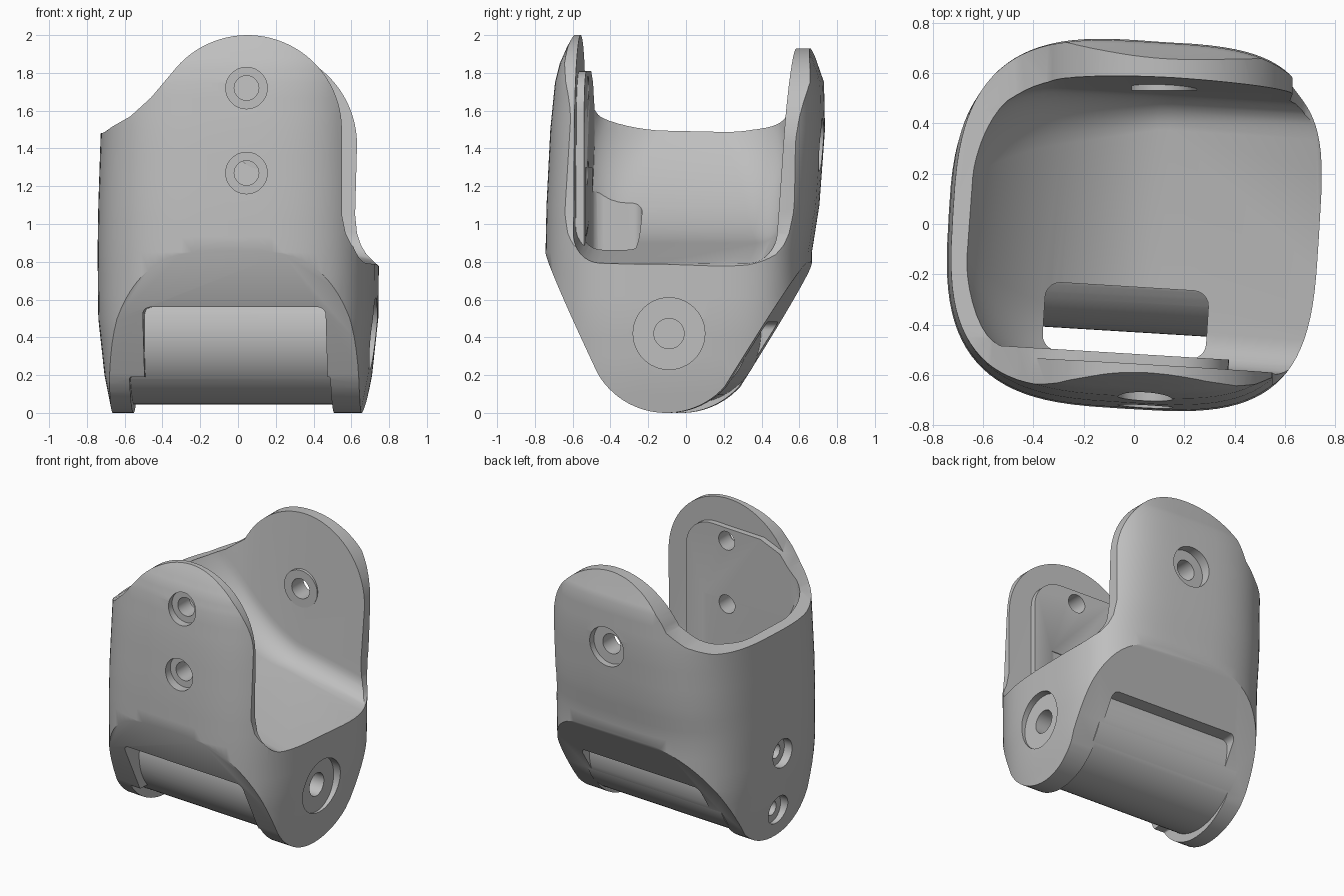
import bpy, bmesh, math
from mathutils import Matrix, Vector

if "Cube" in bpy.data.objects:
    bpy.data.objects.remove(bpy.data.objects["Cube"])

TWIST = Matrix.Rotation(math.radians(-3.5), 4, 'Z')

grey = bpy.data.materials.new("plain grey")
grey.diffuse_color = (0.52, 0.52, 0.52, 1)
grey.use_nodes = True
grey.node_tree.nodes["Principled BSDF"].inputs["Base Color"].default_value = grey.diffuse_color


def loft(name, rings, twist=True):
    """Closed solid through rings with equal point counts."""
    bm = bmesh.new()
    loops = [[bm.verts.new(p) for p in ring] for ring in rings]
    n = len(loops[0])
    for a, b in zip(loops, loops[1:]):
        for i in range(n):
            j = (i + 1) % n
            bm.faces.new((a[i], a[j], b[j], b[i]))
    bm.faces.new(loops[0])
    bm.faces.new(loops[-1])
    bmesh.ops.recalc_face_normals(bm, faces=bm.faces)
    if twist:
        bm.transform(TWIST)
    me = bpy.data.meshes.new(name)
    bm.to_mesh(me)
    bm.free()
    ob = bpy.data.objects.new(name, me)
    bpy.context.collection.objects.link(ob)
    me.materials.append(grey)
    return ob


def prism(name, pts, axis, a, b, twist=True):
    """Extrude a 2D profile along x, y or z."""
    place = {'x': lambda p, t: (t, p[0], p[1]),
             'y': lambda p, t: (p[0], t, p[1]),
             'z': lambda p, t: (p[0], p[1], t)}[axis]
    return loft(name, [[place(p, t) for p in pts] for t in (a, b)], twist)


def arc(cx, cy, r, a0, a1, n):
    return [(cx + r * math.cos(math.radians(a0 + (a1 - a0) * i / n)),
             cy + r * math.sin(math.radians(a0 + (a1 - a0) * i / n))) for i in range(n + 1)]


def circle(cx, cy, r, n=48):
    return arc(cx, cy, r, 0, 360, n)[:-1]


def box(x0, x1, y0, y1, r):
    """Rounded rectangle."""
    return (arc(x1 - r, y1 - r, r, 0, 90, 5) + arc(x0 + r, y1 - r, r, 90, 180, 5)
            + arc(x0 + r, y0 + r, r, 180, 270, 5) + arc(x1 - r, y0 + r, r, 270, 360, 5))


def combine(target, tool, op):
    m = target.modifiers.new("combine", 'BOOLEAN')
    m.operation, m.solver, m.object = op, 'EXACT', tool
    bpy.context.view_layer.objects.active = target
    bpy.ops.object.modifier_apply(modifier=m.name)
    bpy.data.objects.remove(tool)


# Outer shell: height, half width, front depth, back depth
levels = [(-.1, .64, .73, .66), (.2, .70, .73, .66), (.5, .733, .735, .655),
          (.85, .737, .735, .66), (1.1, .733, .73, .70), (1.5, .72, .71, .73),
          (1.75, .715, .685, .725), (1.85, .71, .66, .69), (1.94, .70, .62, .66),
          (2.03, .69, .57, .61)]


def power(v, n):
    return math.copysign(abs(v) ** (2 / n), v)


def shell_ring(z, hx, front, back):
    ring = []
    for i in range(96):
        t = 2 * math.pi * i / 96
        # Corners are fuller on the open side
        n = (3.9, 3.0, 3.1, 3.4)[i // 24]
        s = power(math.sin(t), n)
        ring.append((hx * power(math.cos(t), n), s * (back if s > 0 else front), z))
    return ring


rings = []
for a, b in zip(levels, levels[1:]):
    for k in range(3):
        rings.append(shell_ring(*[p + (q - p) * k / 3 for p, q in zip(a, b)]))
rings.append(shell_ring(*levels[-1]))
body = loft("joint_bracket", rings)

# Slanted underside and round cheek bottoms
side = [(-1, 2.5), (-1, 1.47), (-.735, .86)] + arc(-.065, .42, .42, 210, 318, 24) \
    + [(.63, .75), (1, 1.35), (1, 2.5)]
combine(body, prism("side_profile", side, 'x', -1.2, 1.2), 'INTERSECT')

# Open cavity with curved left wall and gently sloping floor
cavity = []
for i in range(27):
    x = -.68 + .8 * (1 - math.cos(math.pi / 2 * i / 25)) if i < 26 else 1.1
    u, v = min(1, (x + .68) / .76), min(1, (x + .68) / .36)
    zb = .92 - .18 * x + .33 * (1 - u) ** 2 + .2 * (1 - math.sqrt(max(0, 1 - (1 - u) ** 2)))
    s = .42 + .58 * math.sqrt(max(0, 1 - (1 - v) ** 2))
    r = .14 + .16 * (1 - u)
    pts = [(-.55, 2.5)] + arc(-.56 + r, zb + r, r, 180, 270, 8) \
        + arc(.52 - r, zb + r, r, 270, 360, 8) + [(.635, 2.5)]
    cavity.append([(x, y * s, z) for y, z in pts])
combine(body, loft("cavity", cavity), 'DIFFERENCE')

# Raised pad inside the front plate, boss inside the back plate
pad = [(.41, .86)] + arc(.20, 1.60, .21, 0, 90, 10) + [(-.2, 1.81), (-.5, 1.70), (-.5, 1.15)]
combine(body, prism("inner_pad", pad, 'y', -.585, -.515), 'UNION')
combine(body, prism("inner_boss", circle(.12, 1.42, .13), 'y', .53, .63, False), 'UNION')

# Domed plate outlines and low side rims
front = [(-.95, -.3), (-.95, 1.45), (-.72, 1.485), (-.57, 1.57), (-.46, 1.67)] \
    + arc(.05, 1.5, .5, 143, 0, 36) \
    + [(.55, 1.05), (.57, .95), (.60, .89), (.65, .84), (.75, .775), (.95, .74), (.95, -.3)]
back = [(-.95, -.3), (-.95, 1.45), (-.72, 1.47), (-.60, 1.49), (-.46, 1.55)] \
    + arc(.12, 1.42, .51, 155, 0, 36) \
    + [(.62, 1.05), (.63, .95), (.65, .89), (.68, .84), (.75, .775), (.95, .74), (.95, -.3)]
outline = [[(x, y, z) for x, z in p]
           for y, p in ((-1, front), (-.45, front), (.45, back), (1, back))]
combine(body, loft("plate_outline", outline, False), 'INTERSECT')

# Underside pocket, cheek notches and floor slot
combine(body, prism("front_pocket", box(-.47, .50, -.5, .56, .04), 'y', -1.2, 0), 'DIFFERENCE')
combine(body, prism("back_pocket", box(-.47, .50, -.5, .48, .04), 'y', -.01, 1.2), 'DIFFERENCE')
combine(body, prism("cheek_notch", box(-.55, .515, -.3, .19, .01), 'y', -1.2, 1.2), 'DIFFERENCE')
combine(body, prism("floor_slot", box(-.335, .315, -.52, -.25, .06), 'z', .4, 1.3), 'DIFFERENCE')

# Cross barrel between the cheeks
barrel = [(-.03 + 1.05 * y, .425 + z) for y, z in circle(0, 0, .38, 72)]
combine(body, prism("barrel", barrel, 'x', -.565, .53), 'UNION')

# Counterbored screw holes: axis, centre, radii, outside, seat, end
holes = [('y', (.045, 1.72), .11, .065, -1, -.645, -.3),
         ('y', (.045, 1.27), .11, .065, -1, -.665, -.3),
         ('y', (.12, 1.42), .14, .07, 1, .66, .3),
         ('x', (-.09, .42), .19, .08, 1, .68, .5),
         ('x', (-.03, .20), .10, .05, -1, -.65, -.58),
         ('x', (-.03, .61), .10, .05, -1, -.68, -.58)]
for axis, c, r1, r2, out, seat, end in holes:
    combine(body, prism("counterbore", circle(*c, r1), axis, out, seat, False), 'DIFFERENCE')
    combine(body, prism("screw_hole", circle(*c, r2), axis, out, end, False), 'DIFFERENCE')

# Rest on the ground, smooth the curved surfaces
low = min(v.co.z for v in body.data.vertices)
body.data.transform(Matrix.Translation(Vector((0, 0, -low))))
bpy.ops.object.select_all(action='DESELECT')
body.select_set(True)
bpy.context.view_layer.objects.active = body
bpy.ops.object.shade_smooth_by_angle(angle=math.radians(32))
